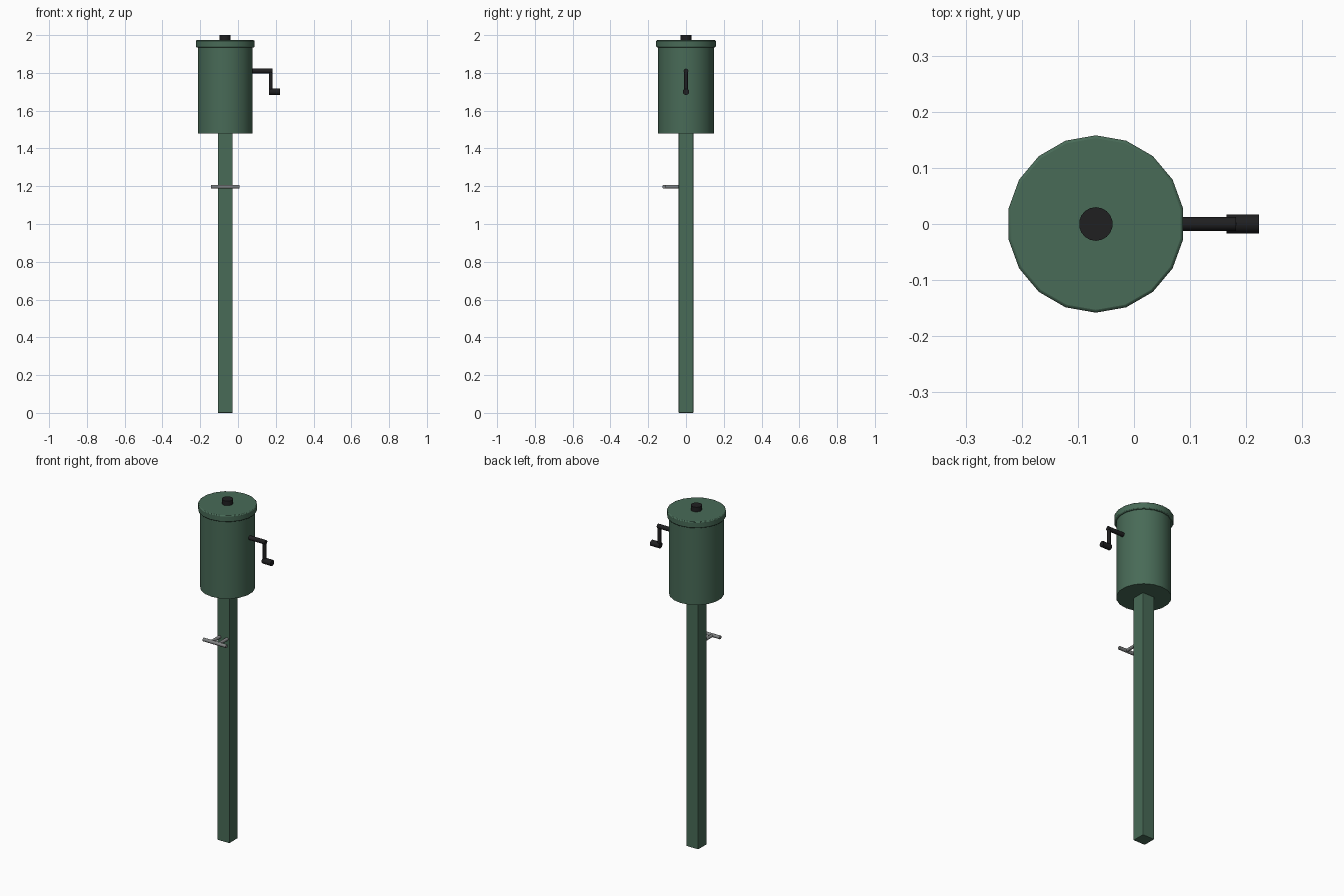
import bpy, math
from mathutils import Vector

if "Cube" in bpy.data.objects:
    bpy.data.objects.remove(bpy.data.objects["Cube"])

CX = -0.068  # axis of the post and drum


def material(name, rgb):
    m = bpy.data.materials.new(name)
    m.diffuse_color = (*rgb, 1)
    m.use_nodes = True
    m.node_tree.nodes["Principled BSDF"].inputs["Base Color"].default_value = m.diffuse_color
    return m


green = material("dark_green", (0.065, 0.145, 0.095))
black = material("black", (0.014, 0.014, 0.015))
steel = material("steel_grey", (0.22, 0.23, 0.23))


def finish(name, mat, bevel=0.0, smooth=True):
    o = bpy.context.object
    o.name = name
    o.data.materials.append(mat)
    bpy.ops.object.transform_apply(location=False, rotation=True, scale=True)
    if bevel:
        b = o.modifiers.new("bevel", 'BEVEL')
        b.width, b.segments, b.limit_method = bevel, 2, 'ANGLE'
        b.angle_limit = math.radians(40)
    if smooth:
        bpy.ops.object.shade_smooth_by_angle(angle=math.radians(35))
    return o


def rod(name, a, b, r, mat, sides=12, bevel=0.0):
    """Cylinder running from point a to point b."""
    a, b = Vector(a), Vector(b)
    d = b - a
    bpy.ops.mesh.primitive_cylinder_add(
        vertices=sides, radius=r, depth=d.length, location=(a + b) / 2,
        rotation=d.to_track_quat('Z', 'Y').to_euler())
    return finish(name, mat, bevel)


def upright(name, z0, z1, r, mat, sides=18, bevel=0.0):
    """Vertical cylinder on the main axis, with a corner facing +y."""
    bpy.ops.mesh.primitive_cylinder_add(
        vertices=sides, radius=r, depth=z1 - z0, location=(CX, 0, (z0 + z1) / 2))
    return finish(name, mat, bevel)


# Square post
bpy.ops.mesh.primitive_cube_add(size=1, location=(CX, 0, 0.74))
bpy.context.object.scale = (0.078, 0.078, 1.48)
finish("post", green, 0.003, smooth=False)

# Drum, lid and top knob
upright("drum", 1.48, 1.95, 0.147, green)
upright("lid", 1.935, 1.973, 0.158, green, bevel=0.005)
upright("top_knob", 1.97, 2.0, 0.03, black)

# Crank handle
rod("crank_axle", (0.06, 0, 1.81), (0.182, 0, 1.81), 0.0125, black)
rod("crank_arm", (0.173, 0, 1.815), (0.173, 0, 1.70), 0.010, black)
rod("crank_grip", (0.165, 0, 1.70), (0.223, 0, 1.70), 0.017, black)

# Rope cleat on the front of the post
rod("cleat_bar", (CX - 0.075, -0.115, 1.197), (CX + 0.075, -0.115, 1.197), 0.010, steel)
for side, s in (("left", -1), ("right", 1)):
    x = CX + s * 0.024
    rod("cleat_stem_" + side, (x, -0.03, 1.197), (x, -0.115, 1.197), 0.009, steel)
